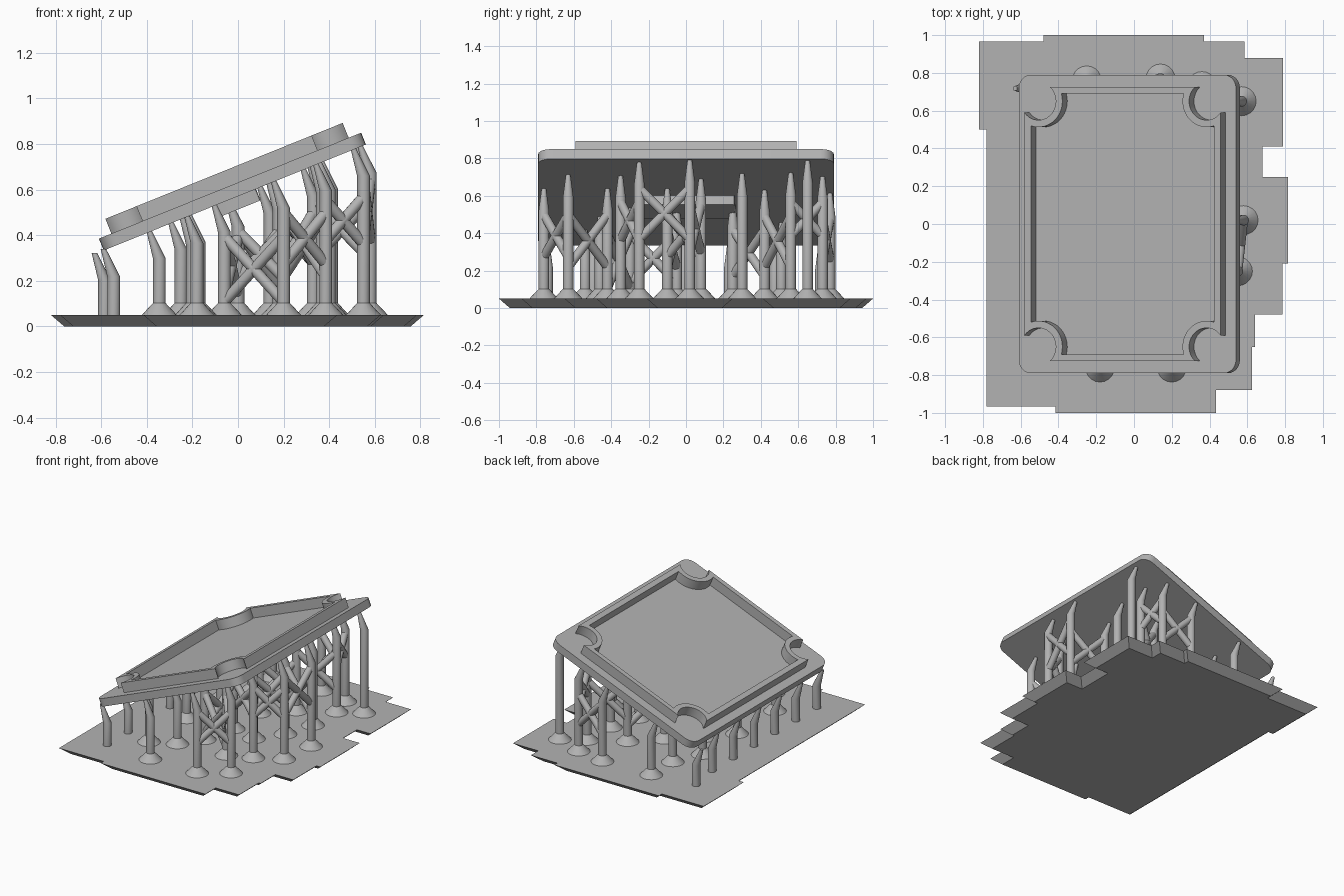
import bpy, bmesh, math
from mathutils import Matrix, Vector

cube = bpy.data.objects.get("Cube")
if cube:
    bpy.data.objects.remove(cube, do_unlink=True)

grey = bpy.data.materials.new("resin_grey")
grey.use_nodes = True
COLOUR = (0.45, 0.45, 0.45, 1)
grey.diffuse_color = COLOUR
for node in grey.node_tree.nodes:
    if node.type == 'BSDF_PRINCIPLED':
        node.inputs["Base Color"].default_value = COLOUR

TILT = math.radians(22)
RAFT_TOP = 0.05
TILTED = Matrix.Translation((-0.035, 0, 0.617)) @ Matrix.Rotation(-TILT, 4, 'Y')


def finish(name, bm, matrix=None):
    """Turn a bmesh into a named, shaded object."""
    bmesh.ops.recalc_face_normals(bm, faces=bm.faces)
    mesh = bpy.data.meshes.new(name)
    bm.to_mesh(mesh)
    bm.free()
    mesh.materials.append(grey)
    obj = bpy.data.objects.new(name, mesh)
    bpy.context.scene.collection.objects.link(obj)
    if matrix:
        obj.matrix_world = matrix
    bpy.ops.object.select_all(action='DESELECT')
    obj.select_set(True)
    bpy.context.view_layer.objects.active = obj
    bpy.ops.object.shade_smooth_by_angle(angle=math.radians(30))
    return obj


def loft(bm, loops, caps=True, closed=False):
    """Skin equal-length loops of points."""
    rings = [[bm.verts.new(p) for p in loop] for loop in loops]
    pairs = list(zip(rings, rings[1:]))
    if closed:
        pairs.append((rings[-1], rings[0]))
    for a, b in pairs:
        for i in range(len(a)):
            j = (i + 1) % len(a)
            bm.faces.new((a[i], a[j], b[j], b[i]))
    if caps and not closed:
        bm.faces.new(rings[0])
        bm.faces.new(rings[-1])


def at_height(loop, z):
    return [(x, y, z) for x, y in loop]


def rounded_rect(hu, hv, r, steps=6):
    pts = []
    for k, (su, sv) in enumerate(((1, 1), (-1, 1), (-1, -1), (1, -1))):
        for i in range(steps + 1):
            a = math.pi / 2 * (k + i / steps)
            pts.append((su * (hu - r) + r * math.cos(a), sv * (hv - r) + r * math.sin(a)))
    return pts


def scooped_rect(hu, hv, cu, cv, r, steps=16):
    """Rectangle whose corners are bitten out by circles centred at cu, cv."""
    start = math.atan2(-math.sqrt(r * r - (hu - cu) ** 2), hu - cu)
    end = math.atan2(hv - cv, -math.sqrt(r * r - (hv - cv) ** 2)) - 2 * math.pi
    corner = []
    for i in range(steps + 1):
        a = start + (end - start) * i / steps
        corner.append((cu + r * math.cos(a), cv + r * math.sin(a)))
    pts = list(corner)
    pts += [(-u, v) for u, v in reversed(corner)]
    pts += [(-u, -v) for u, v in corner]
    pts += [(u, -v) for u, v in reversed(corner)]
    return pts


# Tilted tray: base plate, scooped rim and a boss underneath
bm = bmesh.new()
plate = rounded_rect(0.62, 0.79, 0.07)
loft(bm, [at_height(plate, -0.056), at_height(plate, 0)])
finish("tray_plate", bm, TILTED)

bm = bmesh.new()
outer = scooped_rect(0.561, 0.725, 0.48, 0.65, 0.1)
inner = scooped_rect(0.522, 0.69, 0.48, 0.65, 0.137)
loft(bm, [at_height(outer, -0.002), at_height(outer, 0.07),
          at_height(inner, 0.07), at_height(inner, -0.002)], closed=True)
finish("tray_rim", bm, TILTED)

bm = bmesh.new()
boss = rounded_rect(0.1, 0.26, 0.01, 2)
loft(bm, [at_height(boss, -0.11), at_height(boss, -0.05)])
finish("underside_boss", bm, TILTED)

# Raft: stepped outline with edges sloping inward to the floor
outline = [(-.48, 1), (.37, 1), (.37, .965), (.585, .965), (.585, .88), (.79, .88),
           (.79, .41), (.68, .41), (.68, .25), (.815, .25), (.815, -.21), (.785, -.21),
           (.785, -.48), (.64, -.48), (.64, -.65), (.625, -.65), (.625, -.88),
           (.435, -.88), (.435, -1), (-.415, -1), (-.415, -.965), (-.78, -.965),
           (-.78, .5), (-.82, .5), (-.82, .965), (-.48, .965)]
bottom = []
for i, p in enumerate(outline):
    p = Vector(p)
    before = (p - Vector(outline[i - 1])).normalized()
    after = (Vector(outline[(i + 1) % len(outline)]) - p).normalized()
    inward = Vector((before.y + after.y, -before.x - after.x))
    bottom.append(tuple(p + inward * 0.058))
bm = bmesh.new()
loft(bm, [at_height(bottom, 0), at_height(outline, RAFT_TOP)])
finish("raft", bm)


# Support pillars
def ring(x, y, z, r, sides=20):
    return [(x + r * math.cos(math.tau * i / sides), y + r * math.sin(math.tau * i / sides), z)
            for i in range(sides)]


def under_plate(x):
    return 0.335 + math.tan(TILT) * (x + 0.585)


def column_top(x):
    return under_plate(x - 0.045) - 0.115


def pillar(name, x, y, foot=True):
    top = column_top(x)
    tip = x - 0.045
    r = 0.028
    loops = [ring(x, y, RAFT_TOP - 0.005, r)]
    if foot:
        loops = [ring(x, y, RAFT_TOP, 0.077), ring(x, y, RAFT_TOP + 0.052, r)]
    loops += [ring(x, y, top, r), ring(tip, y, under_plate(tip) + 0.006, 0.012)]
    bm = bmesh.new()
    loft(bm, loops)
    finish(name, bm)


for i in range(7):
    y = -0.74 + i * 0.243
    pillar(f"edge_pillar_{i + 1}", -0.585 if i == 6 else -0.545, y, foot=False)

spots = [(-.345, -.54), (-.345, -.1), (-.345, .3), (-.25, .76), (-.25, .51), (-.18, -.76),
         (-.17, -.46), (-.2, .08), (-.06, -.3), (0, .25), (0, -.05), (.14, .77),
         (.2, -.76), (.18, .42), (.2, -.1), (.2, -.42), (.33, .08), (.385, -.63),
         (.37, -.35), (.41, .56), (.36, .73), (.55, -.25), (.58, .02), (.57, .65), (.4, .3)]
for i, (x, y) in enumerate(spots):
    pillar(f"pillar_{i + 1}", x, y)


# Crossed braces between neighbouring tall pillars
def brace(bm, a, b, r=0.024):
    axis = b - a
    turn = axis.to_track_quat('Z', 'Y').to_matrix().to_4x4()
    bmesh.ops.create_cone(bm, cap_ends=True, segments=14, radius1=r, radius2=r,
                          depth=axis.length, matrix=Matrix.Translation((a + b) / 2) @ turn)


used = [0] * len(spots)
bm = bmesh.new()
for i, a in enumerate(spots):
    for j in range(i + 1, len(spots)):
        b = spots[j]
        gap = math.dist(a, b)
        if min(a[0], b[0]) < -0.1 or not 0.15 < gap < 0.3 or max(used[i], used[j]) > 1:
            continue
        used[i] += 1
        used[j] += 1
        high = min(column_top(a[0]), column_top(b[0])) - 0.02
        low = high - gap
        brace(bm, Vector((*a, low)), Vector((*b, high)))
        brace(bm, Vector((*a, high)), Vector((*b, low)))
finish("cross_braces", bm)
